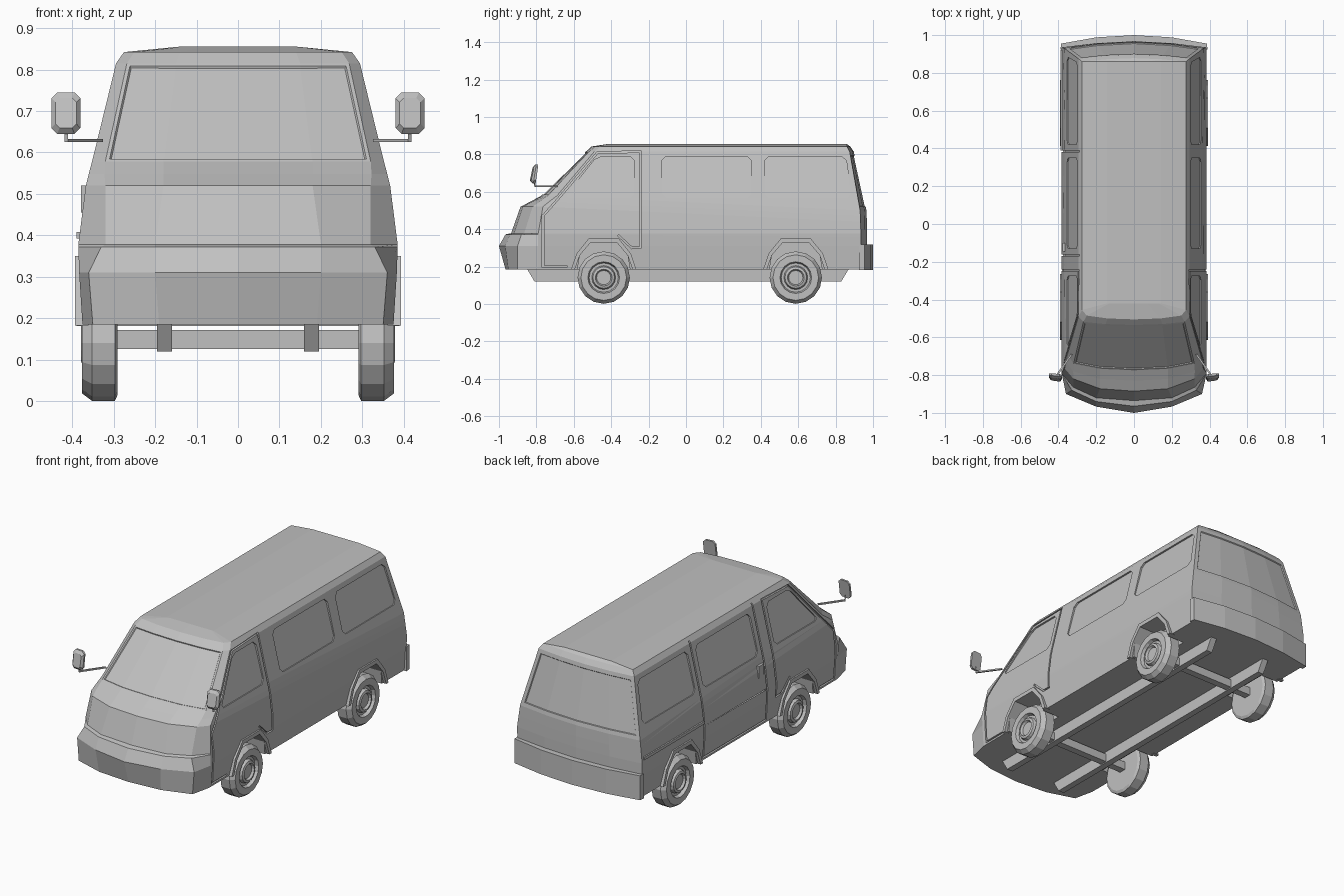
import bpy, bmesh, math
from mathutils import Vector

if "Cube" in bpy.data.objects:
    bpy.data.objects.remove(bpy.data.objects["Cube"])

paint = bpy.data.materials.new("plain_grey")
paint.use_nodes = True
GREY = (0.53, 0.53, 0.53, 1)
paint.diffuse_color = GREY
paint.node_tree.nodes["Principled BSDF"].inputs["Base Color"].default_value = GREY


def make(name, bm):
    bmesh.ops.recalc_face_normals(bm, faces=bm.faces)
    me = bpy.data.meshes.new(name)
    bm.to_mesh(me)
    bm.free()
    me.materials.append(paint)
    ob = bpy.data.objects.new(name, me)
    bpy.context.collection.objects.link(ob)
    return ob


def bridge(bm, rings, caps=True):
    """Quads between closed point rings, returned row by row."""
    vs = [[bm.verts.new(p) for p in r] for r in rings]
    n = len(rings[0])
    rows = [[bm.faces.new((a[i], a[(i + 1) % n], b[(i + 1) % n], b[i])) for i in range(n)]
            for a, b in zip(vs, vs[1:])]
    if caps:
        bm.faces.new(vs[0])
        bm.faces.new(vs[-1])
    return rows


def box(name, lo, hi, taper=0):
    """Box whose lower ends are drawn in by the taper along y."""
    bm = bmesh.new()
    bridge(bm, [[(lo[0], lo[1] + t, z), (hi[0], lo[1] + t, z), (hi[0], hi[1] - t, z), (lo[0], hi[1] - t, z)]
                for z, t in ((lo[2], taper), (hi[2], 0))])
    return make(name, bm)


def chamfer(pts, d=0.022):
    """Cut the corners of a closed 2D outline."""
    out = []
    for i, p in enumerate(pts):
        p = Vector(p)
        for q in (pts[i - 1], pts[(i + 1) % len(pts)]):
            out.append(p + (Vector(q) - p).normalized() * d)
    return out


# Body levels: z, front centre y, front middle (x, y), front corner (x, y),
# side start (x, y), rear corner y, rear centre y, rear z
LEVELS = [
    (0.185, -0.965, 0.19, -0.95, 0.35, -0.90, 0.375, -0.79, 0.935, 0.965, 0.185),
    (0.31, -1.0, 0.20, -0.967, 0.36, -0.90, 0.383, -0.79, 0.935, 0.968, 0.31),
    (0.372, -0.965, 0.20, -0.94, 0.33, -0.88, 0.385, -0.79, 0.935, 0.968, 0.36),
    (0.378, -0.935, 0.20, -0.92, 0.32, -0.865, 0.385, -0.79, 0.935, 0.968, 0.378),
    (0.52, -0.885, 0.18, -0.872, 0.32, -0.82, 0.367, -0.765, 0.933, 0.967, 0.44),
    (0.548, -0.83, 0.18, -0.82, 0.322, -0.78, 0.36, -0.73, 0.932, 0.966, 0.47),
    (0.578, -0.775, 0.18, -0.767, 0.32, -0.74, 0.352, -0.69, 0.931, 0.965, 0.50),
    (0.815, -0.535, 0.15, -0.53, 0.268, -0.518, 0.294, -0.49, 0.875, 0.897, 0.815),
    (0.842, -0.505, 0.14, -0.50, 0.25, -0.485, 0.275, -0.455, 0.86, 0.878, 0.842),
]


def half_width(z):
    for a, b in zip(LEVELS, LEVELS[1:]):
        if a[0] <= z <= b[0]:
            return a[6] + (b[6] - a[6]) * (z - a[0]) / (b[0] - a[0])
    return LEVELS[0][6] if z < LEVELS[0][0] else LEVELS[-1][6]


def ring(z, fc, mx, my, cx, cy, w, sy, ry, rc, rz):
    rw = half_width(rz)
    right = [(mx, my, z), (cx, cy, z), (w, sy, z), (rw, ry, rz), (rw * .52, ry * .3 + rc * .7, rz)]
    left = [(-x, y, h) for x, y, h in reversed(right)]
    return [(0, fc, z)] + right + [(0, rc, rz)] + left


# Body shell with inset windscreen and rear window
bm = bmesh.new()
rings = [ring(*lv) for lv in LEVELS]
rings.append([(x * 0.52, max(-0.42, min(0.86, y)), 0.855) for x, y, z in rings[-1]])
rows = bridge(bm, rings)
bmesh.ops.recalc_face_normals(bm, faces=bm.faces)
for columns, margin in (((0, 1, 10, 11), 0.009), ((4, 5, 6, 7), 0.022)):
    glass = [rows[6][i] for i in columns]
    bmesh.ops.inset_region(bm, faces=glass, thickness=margin, use_even_offset=True)
    bmesh.ops.inset_region(bm, faces=glass, thickness=0.003, depth=-0.005, use_even_offset=True)
body = make("body", bm)


def cut(tool):
    mod = body.modifiers.new("cut", "BOOLEAN")
    mod.operation, mod.solver, mod.object = "DIFFERENCE", "EXACT", tool
    bpy.context.view_layer.objects.active = body
    bpy.ops.object.modifier_apply(modifier=mod.name)
    bpy.data.objects.remove(tool)


def side_prism(name, pts, inner, outer, side):
    bm = bmesh.new()
    bridge(bm, [[(side * f(z), y, z) for y, z in pts] for f in (inner, outer)])
    return make(name, bm)


def groove(pts, side):
    """Thin slot following the side panel."""
    for (y0, z0), (y1, z1) in zip(pts, pts[1:]):
        a, b = Vector((y0, z0)), Vector((y1, z1))
        d = (b - a).normalized() * 0.0045
        n = Vector((-d.y, d.x))
        quad = [a - d + n, b + d + n, b + d - n, a - d - n]
        cut(side_prism("slot", quad, lambda z: half_width(z) - 0.01, lambda z: 0.5, side))


def glass_depth(z):
    return half_width(z) - 0.006 - (z - 0.565) * 0.02


WINDOWS = [
    [(-0.655, 0.565), (-0.475, 0.788), (-0.275, 0.788), (-0.275, 0.565)],
    [(-0.13, 0.565), (-0.13, 0.788), (0.35, 0.788), (0.35, 0.565)],
    [(0.42, 0.565), (0.42, 0.788), (0.855, 0.788), (0.885, 0.565)],
]
DOOR = [(-0.36, 0.365), (-0.29, 0.30), (-0.245, 0.30), (-0.245, 0.815), (-0.475, 0.808),
        (-0.67, 0.578), (-0.765, 0.47), (-0.765, 0.20), (-0.64, 0.20)]
ARCH = [(-0.175, 0.183), (-0.145, 0.27), (-0.08, 0.35), (0.08, 0.35), (0.145, 0.27), (0.175, 0.183)]
OPENING = [(-0.155, 0.183), (-0.128, 0.26), (-0.07, 0.328), (0.07, 0.328), (0.128, 0.26), (0.155, 0.183)]
AXLES = {"front": -0.44, "rear": 0.587}
SIDES = {"left": 1, "right": -1}

# Wheel, lathed around the x axis: radius, x
TYRE = [(0.125, 0.29), (0.14, 0.297), (0.14, 0.352), (0.122, 0.376), (0.085, 0.376), (0.078, 0.358),
        (0.064, 0.358), (0.058, 0.374), (0.045, 0.378), (0.038, 0.366)]


def wheel(name, y, side):
    bm = bmesh.new()
    n = 16
    bridge(bm, [[(side * x, y + r * math.cos(math.tau * i / n), 0.141 + r * math.sin(math.tau * i / n))
                 for i in range(n)] for r, x in TYRE])
    make(name, bm)


for label, s in SIDES.items():
    for pts in WINDOWS:
        cut(side_prism("window_cut", chamfer(pts), glass_depth, lambda z: 0.5, s))
    groove(DOOR, s)
    for end, ay in AXLES.items():
        # Wheel well, flared arch and wheel
        well = [(ay + y, z if z > 0.19 else 0.1) for y, z in OPENING]
        cut(side_prism("well_cut", well, lambda z: 0.27, lambda z: 0.5, s))
        bm = bmesh.new()
        bridge(bm, [[(s * x0, ay + a[0], a[1]), (s * x1, ay + a[0], a[1]),
                     (s * x1, ay + b[0], b[1]), (s * x0, ay + b[0], b[1])]
                    for a, b in zip(ARCH, OPENING) for x0, x1 in [(0.36, 0.393)]])
        make(f"{end}_{label}_arch", bm)
        wheel(f"{end}_{label}_wheel", ay, s)

    # Door mirror: chamfered head leaning back, on a bent arm
    bm = bmesh.new()
    mid = Vector((0.415, 0.695))
    face = [p - mid for p in chamfer([(0.38, 0.645), (0.45, 0.645), (0.45, 0.745), (0.38, 0.745)], 0.014)]
    bridge(bm, [[(s * (mid.x + p.x * k), y + p.y * 0.15 + p.x * 0.1, mid.y + p.y * k) for p in face]
                for y, k in ((-0.824, 0.72), (-0.812, 1), (-0.8, 1))])
    make(f"{label}_mirror", bm)
    bm = bmesh.new()
    path = [(0.33, -0.69, 0.629), (0.414, -0.808, 0.629), (0.414, -0.808, 0.66)]
    e = 0.004
    bridge(bm, [[(s * (x + dx), y + dx * 0.6 + (dy if i == 2 else 0), z + (0 if i == 2 else dy))
                 for dx, dy in ((-e, -e), (e, -e), (e, e), (-e, e))] for i, (x, y, z) in enumerate(path)])
    make(f"{label}_mirror_arm", bm)

    # Chassis rail
    x = s * 0.177
    box(f"{label}_rail", (x - 0.018, -0.85, 0.12), (x + 0.018, 0.87, 0.187), 0.04)

# Sliding door on the right: seams, handle and track
for y in (-0.165, 0.385):
    groove([(y, 0.2), (y, 0.82)], -1)
groove([(-0.165, 0.2), (0.385, 0.2)], -1)
box("door_handle", (-0.379, -0.145, 0.455), (-0.355, -0.10, 0.52))
box("door_track", (-0.389, 0.39, 0.392), (-0.37, 0.92, 0.408))

# Cross members at the axles
for end, y in AXLES.items():
    box(f"{end}_axle", (-0.295, y - 0.02, 0.126), (0.295, y + 0.02, 0.172))

# Rear bumper wrapping the corners
half = [(0.2, 0.988), (0.386, 0.955), (0.389, 0.925)]
plan = [(0, 1.0)] + half + [(-x, y) for x, y in reversed(half)]
bm = bmesh.new()
bridge(bm, [[(x, y, z) for x, y in plan] for z in (0.182, 0.318)])
make("rear_bumper", bm)
